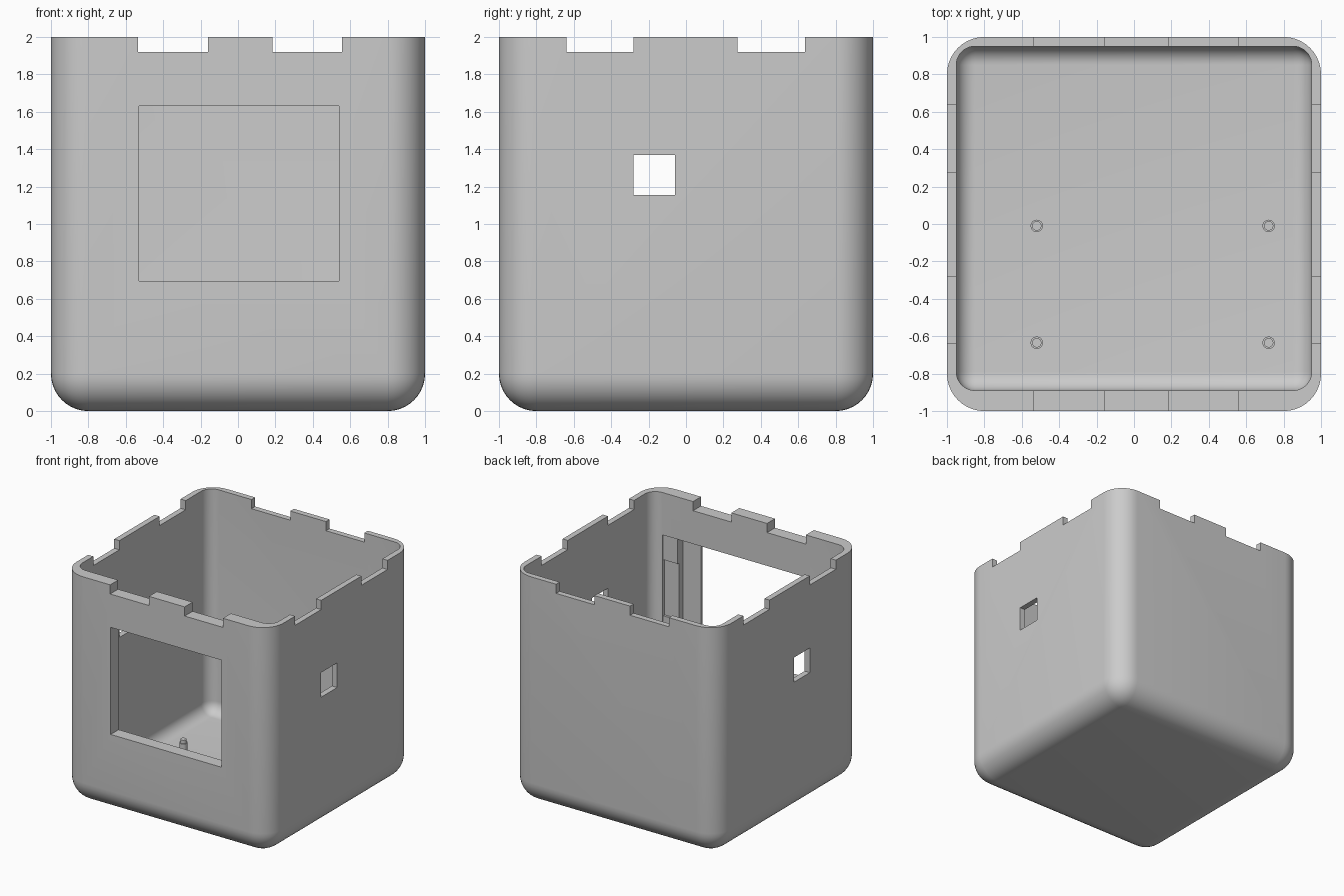
import bpy, bmesh
from mathutils import Vector

cube = bpy.data.objects.get("Cube")
if cube:
    bpy.data.objects.remove(cube, do_unlink=True)

grey = bpy.data.materials.new("plain grey")
grey.use_nodes = True
colour = (0.6, 0.6, 0.6, 1)
grey.diffuse_color = colour
grey.node_tree.nodes["Principled BSDF"].inputs["Base Color"].default_value = colour


def add_box(name, low, high, radius=0):
    """Box between two corners; a radius rounds every edge but the top ones."""
    low, high = Vector(low), Vector(high)
    bm = bmesh.new()
    bmesh.ops.create_cube(bm, size=1)
    for v in bm.verts:
        v.co = (low + high) / 2 + v.co * (high - low)
    if radius:
        edges = [e for e in bm.edges if min(v.co.z for v in e.verts) < high.z - 0.01]
        bmesh.ops.bevel(bm, geom=edges, offset=radius, segments=10,
                        profile=0.5, affect='EDGES', clamp_overlap=True)
    bmesh.ops.recalc_face_normals(bm, faces=bm.faces)
    mesh = bpy.data.meshes.new(name)
    bm.to_mesh(mesh)
    bm.free()
    mesh.materials.append(grey)
    obj = bpy.data.objects.new(name, mesh)
    bpy.context.collection.objects.link(obj)
    return obj


def select(obj):
    bpy.ops.object.select_all(action='DESELECT')
    obj.select_set(True)
    bpy.context.view_layer.objects.active = obj


def cut(target, low, high, radius=0):
    cutter = add_box("cutter", low, high, radius)
    cutter.hide_render = True
    select(target)
    mod = target.modifiers.new("cut", 'BOOLEAN')
    mod.operation = 'DIFFERENCE'
    mod.solver = 'EXACT'
    mod.object = cutter
    bpy.ops.object.modifier_apply(modifier=mod.name)
    bpy.data.objects.remove(cutter, do_unlink=True)


# Hollow case, thicker at the front wall
case = add_box("case", (-1, -1, 0), (1, 1, 2), 0.2)
cut(case, (-0.95, -0.89, 0.05), (0.95, 0.95, 2.3), 0.1)

# Rim notches through opposite walls
for a, b in ((-0.535, -0.16), (0.185, 0.555)):
    cut(case, (a, -1.2, 1.92), (b, 1.2, 2.2))
for a, b in ((-0.64, -0.28), (0.275, 0.635)):
    cut(case, (-1.2, a, 1.92), (1.2, b, 2.2))

# Side ports through both side walls
cut(case, (-1.2, -0.28, 1.155), (1.2, -0.06, 1.37))

# Front window with stepped pockets on the inside of the wall
cut(case, (-0.53, -1.2, 0.695), (0.54, -0.8, 1.63))
cut(case, (0.5, -0.9, 0.695), (0.85, -0.8, 1.63))
cut(case, (0.5, -0.92, 0.92), (0.85, -0.8, 1.41))
cut(case, (0.5, -0.975, 0.695), (0.71, -0.8, 1.63))

select(case)
bpy.ops.object.shade_smooth_by_angle(angle=0.5)

# Stepped mounting pegs on the floor
for x in (-0.52, 0.72):
    for y in (-0.635, -0.01):
        for part, radius, top in (("peg", 0.033, 0.25), ("peg_tip", 0.025, 0.28)):
            depth = top - 0.04
            bpy.ops.mesh.primitive_cylinder_add(vertices=24, radius=radius, depth=depth,
                                                location=(x, y, 0.04 + depth / 2))
            peg = bpy.context.object
            peg.name = "mounting_" + part
            peg.data.materials.append(grey)
            bpy.ops.object.shade_smooth_by_angle(angle=0.5)
